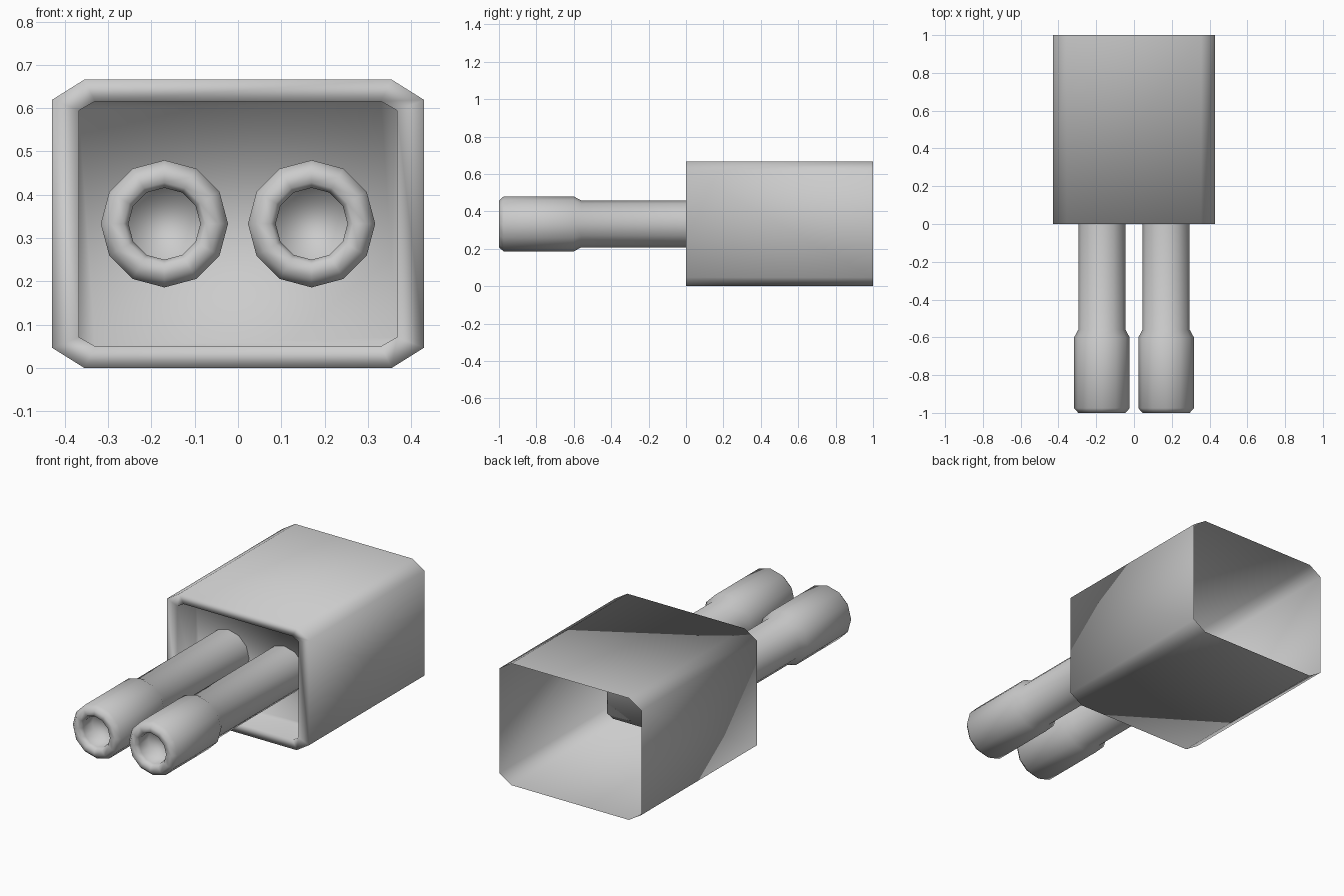
import bpy, math

if "Cube" in bpy.data.objects:
    bpy.data.objects.remove(bpy.data.objects["Cube"])

grey = bpy.data.materials.new("plain grey")
grey.use_nodes = True
colour = (0.6, 0.6, 0.6, 1)
grey.diffuse_color = colour
grey.node_tree.nodes["Principled BSDF"].inputs["Base Color"].default_value = colour

MID = 0.333  # height of the centre line


def chamfered(w, h, cx, cz, y):
    """Ring of a rectangle with cut corners, half sizes w and h."""
    quarter = [(w, h - cz), (w - cx, h)]
    half = quarter + [(-x, z) for x, z in reversed(quarter)]
    full = half + [(-x, -z) for x, z in half]
    return [(x, y, MID + z) for x, z in full]


def circle(r, y, cx, n=12):
    """Ring of a round section."""
    angles = [2 * math.pi * i / n for i in range(n)]
    return [(cx + r * math.cos(a), y, MID + r * math.sin(a)) for a in angles]


def loft(name, rings):
    """Join the rings in order and cap the last one."""
    n = len(rings[0])
    verts = [v for ring in rings for v in ring]
    faces = []
    for k in range(len(rings) - 1):
        a, b = k * n, (k + 1) * n
        faces += [(a + i, a + (i + 1) % n, b + (i + 1) % n, b + i) for i in range(n)]
    faces.append(tuple(range((len(rings) - 1) * n, len(rings) * n)))
    mesh = bpy.data.meshes.new(name)
    mesh.from_pydata(verts, [], faces)
    mesh.materials.append(grey)
    mesh.shade_smooth()
    obj = bpy.data.objects.new(name, mesh)
    bpy.context.collection.objects.link(obj)


# Housing: open at the back, flat front rim, closed shallow recess
loft("housing", [
    chamfered(0.43, 0.333, 0.075, 0.047, 1.0),
    chamfered(0.43, 0.333, 0.075, 0.047, 0.0),
    chamfered(0.367, 0.283, 0.037, 0.021, 0.0),
    chamfered(0.367, 0.283, 0.037, 0.021, 0.16),
])

# Pins: thin shaft, thicker sleeve, rounded lip and blind hole
profile = [(0.125, 0.16), (0.125, -0.56), (0.147, -0.6), (0.147, -0.975),
           (0.125, -1.0), (0.095, -1.0), (0.083, -0.975), (0.083, -0.9)]
for side, cx in (("right", -0.17), ("left", 0.17)):
    loft(side + "_pin", [circle(r, y, cx) for r, y in profile])
